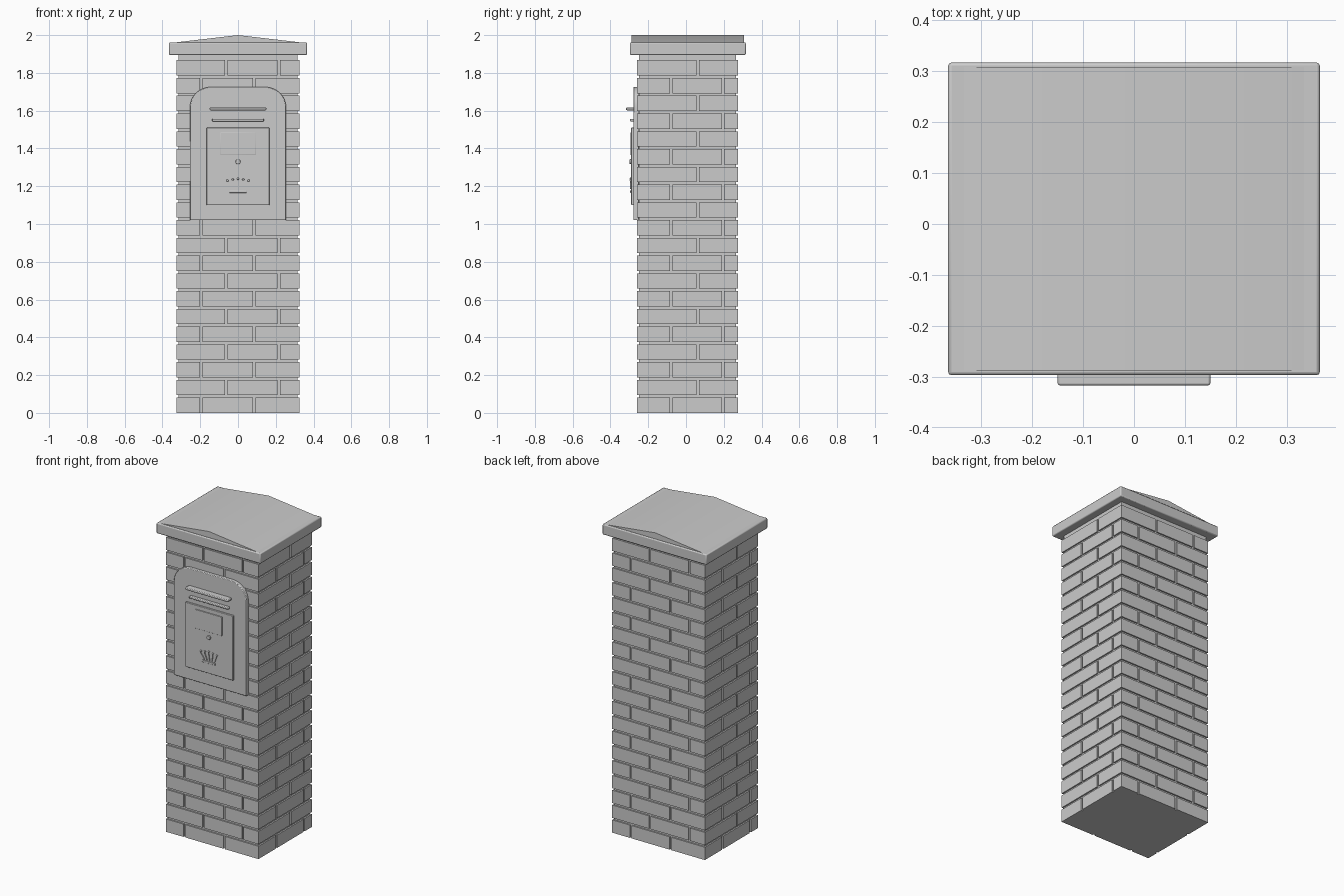
import bpy
import bmesh
from math import cos, sin, pi
from mathutils import Matrix, Vector

if "Cube" in bpy.data.objects:
    bpy.data.objects.remove(bpy.data.objects["Cube"])

stone = bpy.data.materials.new("light grey")
stone.use_nodes = True
GREY = (0.6, 0.6, 0.6, 1)
stone.diffuse_color = GREY
stone.node_tree.nodes["Principled BSDF"].inputs["Base Color"].default_value = GREY


def finish(name, bm, bevel=0, segments=2):
    """Turn a bmesh into a named object, optionally bevelled."""
    bmesh.ops.recalc_face_normals(bm, faces=bm.faces)
    mesh = bpy.data.meshes.new(name)
    bm.to_mesh(mesh)
    bm.free()
    mesh.materials.append(stone)
    obj = bpy.data.objects.new(name, mesh)
    bpy.context.collection.objects.link(obj)
    if bevel:
        mod = obj.modifiers.new("Bevel", "BEVEL")
        mod.width, mod.segments = bevel, segments
        mod.limit_method = "ANGLE"
    bpy.ops.object.select_all(action="DESELECT")
    obj.select_set(True)
    bpy.context.view_layer.objects.active = obj
    bpy.ops.object.shade_smooth_by_angle()
    return obj


def extrude(bm, points, offset):
    """Close an outline and extrude it into a solid."""
    face = bm.faces.new([bm.verts.new(p) for p in points])
    out = bmesh.ops.extrude_face_region(bm, geom=[face], use_keep_orig=True)
    verts = [g for g in out["geom"] if isinstance(g, bmesh.types.BMVert)]
    bmesh.ops.translate(bm, verts=verts, vec=offset)


def box(name, x, y, z, bevel=0):
    bm = bmesh.new()
    size = [b - a for a, b in (x, y, z)]
    mid = [(a + b) / 2 for a, b in (x, y, z)]
    bmesh.ops.create_cube(bm, size=1, matrix=Matrix.Translation(mid) @ Matrix.Diagonal((*size, 1)))
    return finish(name, bm, bevel)


def front_solid(name, outline, back, front, bevel=0):
    """Extrude an x-z outline towards the front."""
    bm = bmesh.new()
    extrude(bm, [(x, back, z) for x, z in outline], (0, front - back, 0))
    return finish(name, bm, bevel)


# Brick column: one notched ring outline per course over a mortar core
HALF_X, HALF_Y, MID_Y = 0.325, 0.267, 0.008
COURSE, JOINT, INSET = 0.094, 0.013, 0.009
WIDE = [(-0.195, 0.085), (-0.062, 0.215)]
NARROW = [(-0.087, 0.188), (0.055,)]


def course_outline(row):
    points = []
    for side in range(4):
        along, out = (HALF_X, HALF_Y) if side % 2 == 0 else (HALF_Y, HALF_X)
        joints = (WIDE if side % 2 == 0 else NARROW)[row % 2]
        local = [(-along, -out)]
        for u in joints:
            a, b = u - JOINT / 2, u + JOINT / 2
            local += [(a, -out), (a, INSET - out), (b, INSET - out), (b, -out)]
        turn = Matrix.Rotation(side * pi / 2, 3, "Z")
        points += [turn @ Vector((u, v, 0)) for u, v in local]
    return points


bm = bmesh.new()
for row in range(20):
    base = Vector((0, MID_Y, row * COURSE))
    extrude(bm, [p + base for p in course_outline(row)], (0, 0, COURSE - JOINT))
finish("brick_courses", bm)
core_x, core_y = HALF_X - INSET, HALF_Y - INSET
box("mortar_core", (-core_x, core_x), (MID_Y - core_y, MID_Y + core_y), (0.002, 1.9))

# Coping slab and shallow gabled top
box("cap_slab", (-0.365, 0.365), (-0.297, 0.317), (1.895, 1.961), 0.006)
bm = bmesh.new()
extrude(bm, [(-0.36, -0.288, 1.958), (0.36, -0.288, 1.958), (0, -0.288, 2.0)], (0, 0.596, 0))
finish("cap_gable", bm)

# Letterbox backplate with rounded upper corners
R = 0.11
outline = [(-0.255, 1.02), (0.255, 1.02)]
for centre, start in ((0.255 - R, 0), (R - 0.255, pi / 2)):
    for i in range(13):
        a = start + i * pi / 24
        outline.append((centre + R * cos(a), 1.725 - R + R * sin(a)))
front_solid("letterbox_plate", outline, -0.25, -0.279, 0.004)

# Letter slot hood and lower lip
box("slot_hood", (-0.15, 0.15), (-0.317, -0.27), (1.602, 1.617), 0.004)
box("slot_lip", (-0.137, 0.137), (-0.296, -0.27), (1.543, 1.557), 0.004)

# Door, name plate and lock
box("door", (-0.167, 0.167), (-0.29, -0.27), (1.1, 1.51), 0.003)
box("name_plate", (-0.093, 0.093), (-0.295, -0.285), (1.365, 1.485), 0.002)
bm = bmesh.new()
bmesh.ops.create_cone(bm, cap_ends=True, segments=20, radius1=0.013, radius2=0.013, depth=0.015,
                      matrix=Matrix.Translation((0, -0.291, 1.33)) @ Matrix.Rotation(pi / 2, 4, "X"))
finish("door_lock", bm, 0.002)

# Relief ornament: a bar with five fanned rays topped by beads
box("ornament_bar", (-0.045, 0.045), (-0.296, -0.285), (1.165, 1.178), 0.002)
for i in range(-2, 3):
    foot, tip, top = i * 0.018, i * 0.028, 1.24 - abs(i) * 0.005
    front_solid("ornament_ray", [(foot - 0.007, 1.185), (foot + 0.007, 1.185), (tip, top - 0.008)],
                -0.285, -0.296)
    bm = bmesh.new()
    bmesh.ops.create_uvsphere(bm, u_segments=12, v_segments=8, radius=0.006,
                              matrix=Matrix.Translation((tip, -0.292, top)))
    finish("ornament_bead", bm)
